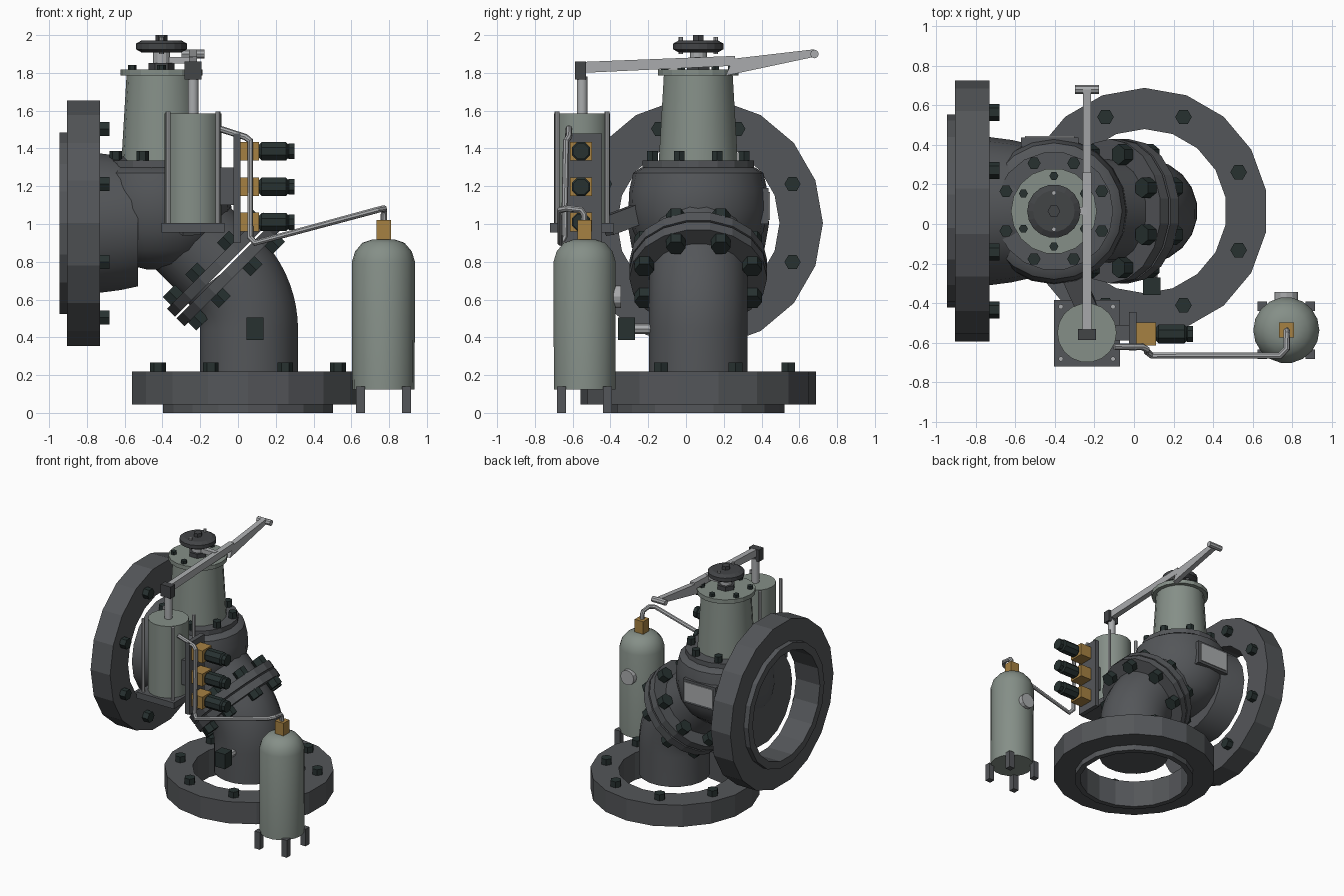
import bpy, bmesh, math
from mathutils import Vector, Matrix

if "Cube" in bpy.data.objects:
    bpy.data.objects.remove(bpy.data.objects["Cube"])

V = Vector
YC = 0.065                      # depth of the valve's centre plane
X, Y, Z = V((1, 0, 0)), V((0, 1, 0)), V((0, 0, 1))


def material(name, r, g, b):
    m = bpy.data.materials.new(name)
    m.diffuse_color = (r, g, b, 1)
    m.use_nodes = True
    m.node_tree.nodes["Principled BSDF"].inputs["Base Color"].default_value = m.diffuse_color
    return m


IRON = material("cast iron grey", 0.088, 0.093, 0.100)
SAGE = material("sage grey paint", 0.235, 0.275, 0.245)
STEEL = material("light steel", 0.40, 0.41, 0.42)
BOLT = material("dark bolt green", 0.020, 0.031, 0.030)
BRASS = material("brass", 0.38, 0.22, 0.055)
BLACK = material("dark wheel grey", 0.055, 0.058, 0.062)


def finish(name, bm, mat, smooth=False):
    bmesh.ops.recalc_face_normals(bm, faces=bm.faces[:])
    me = bpy.data.meshes.new(name)
    bm.to_mesh(me)
    bm.free()
    me.materials.append(mat)
    ob = bpy.data.objects.new(name, me)
    bpy.context.scene.collection.objects.link(ob)
    if smooth:
        bpy.ops.object.select_all(action='DESELECT')
        ob.select_set(True)
        bpy.context.view_layer.objects.active = ob
        bpy.ops.object.shade_smooth_by_angle(angle=math.radians(35))
    return ob


def bridge(bm, rings, closed=False):
    n = len(rings[0])
    pairs = list(zip(rings, rings[1:]))
    if closed:
        pairs.append((rings[-1], rings[0]))
    for a, b in pairs:
        for i in range(n):
            j = (i + 1) % n
            bm.faces.new((a[i], a[j], b[j], b[i]))
    if not closed:
        bm.faces.new(rings[0])
        bm.faces.new(rings[-1])


def frame(loc, axis):
    return Matrix.Translation(loc) @ V(axis).to_track_quat('Z', 'Y').to_matrix().to_4x4()


def add_lathe(bm, profile, loc, axis=Z, n=18, phase=0.0, closed=False):
    mt = frame(V(loc), axis)
    rings = [[bm.verts.new(mt @ V((r * math.cos(phase + math.tau * i / n),
                                   r * math.sin(phase + math.tau * i / n), h)))
              for i in range(n)] for r, h in profile]
    bridge(bm, rings, closed)


def lathe(name, profile, loc, mat, axis=Z, n=18, phase=0.0, closed=False, smooth=False):
    bm = bmesh.new()
    add_lathe(bm, profile, loc, axis, n, phase, closed)
    return finish(name, bm, mat, smooth)


def ring(name, r_in, r_out, h0, h1, loc, mat, **kw):
    return lathe(name, [(r_in, h0), (r_out, h0), (r_out, h1), (r_in, h1)], loc, mat, closed=True, **kw)


def bolts(name, count, radius, size, h0, h1, loc, axis=Z, offset=0.5):
    """Circle of hexagon heads between two heights along the axis."""
    bm = bmesh.new()
    mt = frame(V(loc), axis)
    for i in range(count):
        a = math.tau * (i + offset) / count
        p = mt @ V((radius * math.cos(a), radius * math.sin(a), 0))
        add_lathe(bm, [(size, h0), (size, h1)], p, axis, 6)
    return finish(name, bm, BOLT)


def box(name, x, y, z, mat):
    bm = bmesh.new()
    bmesh.ops.create_cube(bm, size=1)
    for v in bm.verts:
        v.co = V([(a + b) / 2 + c * (b - a) for c, (a, b) in zip(v.co, (x, y, z))])
    return finish(name, bm, mat)


def tube(name, pts, r, mat, n=8, smooth=True):
    """Round tube along a path with mitred corners."""
    pts = [V(p) for p in pts]
    bm = bmesh.new()
    rings, side = [], None
    for i, p in enumerate(pts):
        d0 = (p - pts[i - 1]).normalized() if i else (pts[1] - p).normalized()
        d1 = (pts[i + 1] - p).normalized() if i < len(pts) - 1 else d0
        t = (d0 + d1).normalized()
        side = t.orthogonal() if side is None else side
        side = (side - t * side.dot(t)).normalized()
        up = t.cross(side)
        rings.append([bm.verts.new(p + r * (math.cos(math.tau * k / n) * side
                                            + math.sin(math.tau * k / n) * up)) for k in range(n)])
    bridge(bm, rings)
    return finish(name, bm, mat, smooth)


def bar(name, x0, x1, outline, mat):
    """Side outline in y and z, given thickness along x."""
    bm = bmesh.new()
    bridge(bm, [[bm.verts.new((x, y, z)) for y, z in outline] for x in (x0, x1)])
    return finish(name, bm, mat)


# Bottom flange with raised face and bolts
base = (0.053, YC, 0)
ring("bottom_flange", 0.415, 0.623, 0.045, 0.22, base, IRON, phase=math.pi / 2)
ring("bottom_raised_face", 0.415, 0.457, 0, 0.05, base, IRON, phase=math.pi / 2)
bolts("bottom_flange_bolts", 8, 0.515, 0.042, 0.21, 0.268, base)

# Side flange with raised face and bolts
side_c = (0, YC, 1.005)
ring("side_flange", 0.43, 0.66, -0.905, -0.73, side_c, IRON, axis=X)
ring("side_raised_face", 0.43, 0.488, -0.945, -0.9, side_c, IRON, axis=X)
bolts("side_flange_bolts", 8, 0.54, 0.043, -0.74, -0.68, side_c, X)
lathe("side_pipe", [(0.375, -0.735), (0.36, -0.62), (0.34, -0.53)], side_c, IRON, axis=X, smooth=True)

# Valve body and bonnet seat
head = (-0.405, YC, 0)
lathe("valve_body", [(0.08, 0.76), (0.20, 0.79), (0.29, 0.86), (0.345, 0.96), (0.37, 1.08),
                     (0.365, 1.18), (0.345, 1.27), (0.30, 1.30)], head, IRON, n=20, smooth=True)
lathe("bonnet_seat", [(0.30, 1.27), (0.30, 1.337)], head, IRON)
bolts("bonnet_seat_bolts", 8, 0.262, 0.033, 1.33, 1.387, head)
box("name_plate_frame", (-0.57, -0.28), (0.39, 0.438), (1.0, 1.19), IRON)
box("name_plate", (-0.55, -0.30), (0.437, 0.445), (1.02, 1.17), STEEL)

# Slanted joint: neck from the body, two flanges with a thin gap, bolts both sides
joint, slope = V((-0.075, YC, 0.76)), V((1, 0, -1)).normalized()
lathe("slanted_neck", [(0.26, -0.45), (0.26, -0.01)], joint, IRON, axis=slope, smooth=True)
lathe("joint_flange_upper", [(0.365, -0.066), (0.365, -0.006)], joint, IRON, axis=slope)
lathe("joint_flange_lower", [(0.365, 0.006), (0.365, 0.066)], joint, IRON, axis=slope)
bolts("joint_bolts_upper", 8, 0.31, 0.052, -0.125, -0.06, joint, slope)
bolts("joint_bolts_lower", 8, 0.31, 0.052, 0.06, 0.125, joint, slope)

# Elbow down to the bottom flange
bend = [(0.058, YC, 0.2)] + [(0.058 - 0.44 * (1 - math.cos(a)), YC, 0.44 + 0.44 * math.sin(a))
                             for a in [math.radians(5 * k) for k in range(9)]]
tube("elbow_pipe", bend + [tuple(joint + slope * 0.01)], 0.263, IRON, n=20)
box("drain_block", (0.045, 0.135), (-0.36, -0.27), (0.385, 0.505), BOLT)
tube("drain_pipe", [(0.09, -0.28, 0.445), (0.09, -0.15, 0.445)], 0.028, STEEL)

# Bonnet with cap, stem and handwheel
lathe("bonnet", [(0.212, 1.335), (0.185, 1.79)], head, SAGE, smooth=True)
lathe("bonnet_cap", [(0.217, 1.785), (0.217, 1.818)], head, SAGE)
bolts("bonnet_cap_bolts", 6, 0.178, 0.023, 1.81, 1.842, head, offset=0.25 * 2)
lathe("stem_nut", [(0.07, 1.81), (0.07, 1.852)], head, BLACK, n=6)
lathe("stem_collar", [(0.045, 1.85), (0.045, 1.92)], head, STEEL, n=12)
lathe("handwheel", [(0.105, 1.908), (0.135, 1.925), (0.135, 1.955), (0.105, 1.972)], head, BLACK)
lathe("handwheel_nut", [(0.032, 1.965), (0.032, 2.0)], head, BLACK, n=6)
for s in (-1, 1):
    tube("handwheel_pin", [(-0.405, YC + s * 0.092, 1.90), (-0.405, YC + s * 0.092, 1.99)], 0.012, STEEL)

# Actuator cylinder with base plate and tie rods
ax, ay = -0.238, -0.55
lathe("actuator_cylinder", [(0.15, 1.0), (0.15, 1.585)], (ax, ay, 0), SAGE, smooth=True)
box("actuator_base", (ax - 0.167, ax + 0.167), (ay - 0.17, ay + 0.167), (0.955, 1.005), IRON)
for sx in (-1, 1):
    for sy in (-1, 1):
        px, py = ax + sx * 0.132, ay + sy * 0.132
        tube("tie_rod", [(px, py, 1.0), (px, py, 1.595)], 0.013, STEEL)
tube("actuator_bracket", [(-0.24, -0.42, 0.99), (-0.37, -0.13, 1.1)], 0.075, IRON, n=4, smooth=False)

# Piston rod, clevis and bent lever with cross pin
tube("piston_rod", [(ax, ay, 1.58), (ax, ay, 1.78)], 0.029, STEEL, n=12)
box("clevis", (ax - 0.045, ax + 0.045), (-0.587, -0.53), (1.765, 1.86), BLACK)
bar("lever_front", ax - 0.022, ax + 0.022,
    [(-0.55, 1.80), (0.26, 1.838), (0.26, 1.89), (-0.55, 1.858)], STEEL)
bar("lever_rear", ax - 0.021, ax + 0.021,
    [(0.21, 1.785), (0.68, 1.885), (0.68, 1.925), (0.25, 1.875)], STEEL)
tube("lever_pin", [(ax - 0.06, 0.68, 1.9), (ax + 0.06, 0.68, 1.9)], 0.023, STEEL)
box("lever_link", (-0.38, ax), (YC - 0.02, YC + 0.02), (1.85, 1.885), STEEL)

# Control manifold: plate, spacer and three brass valves
box("manifold_plate", (-0.025, 0.012), (-0.64, -0.445), (0.9, 1.48), IRON)
box("manifold_spacer", (-0.11, -0.02), (-0.59, -0.51), (1.1, 1.3), IRON)
for z in (1.01, 1.197, 1.385):
    box("pilot_block", (0.01, 0.112), (-0.615, -0.497), (z - 0.05, z + 0.05), BRASS)
    lathe("pilot_coil", [(0.035, 0.11), (0.052, 0.125), (0.052, 0.255), (0.04, 0.265), (0.045, 0.27), (0.045, 0.298)],
          (0, -0.556, z), BOLT, axis=X, n=8, phase=math.pi / 8)

# Pressure line from actuator to tank
tube("pressure_line", [(-0.1, -0.62, 1.505), (0.04, -0.62, 1.46), (0.065, -0.635, 1.44), (0.065, -0.645, 0.93),
                       (0.09, -0.665, 0.9), (0.74, -0.665, 1.075), (0.772, -0.63, 1.083),
                       (0.772, -0.555, 1.075), (0.772, -0.54, 1.05), (0.772, -0.54, 1.0)], 0.017, STEEL)

# Tank with brass head, side boss and four legs
tx, ty = 0.77, -0.537
lathe("tank", [(0.165, 0.125), (0.167, 0.8), (0.150, 0.855), (0.112, 0.9), (0.06, 0.918)],
      (tx, ty, 0), SAGE, smooth=True)
box("tank_valve", (tx - 0.037, tx + 0.04), (ty - 0.038, ty + 0.038), (0.91, 1.02), BRASS)
lathe("tank_boss", [(0.06, -0.41), (0.06, -0.345)], (tx, 0, 0.615), STEEL, axis=Y, n=12)
for sx in (-1, 1):
    for sy in (-1, 1):
        px, py = tx + sx * 0.121, ty + sy * 0.121
        box("tank_leg", (px - 0.024, px + 0.024), (py - 0.024, py + 0.024), (0, 0.14), IRON)
